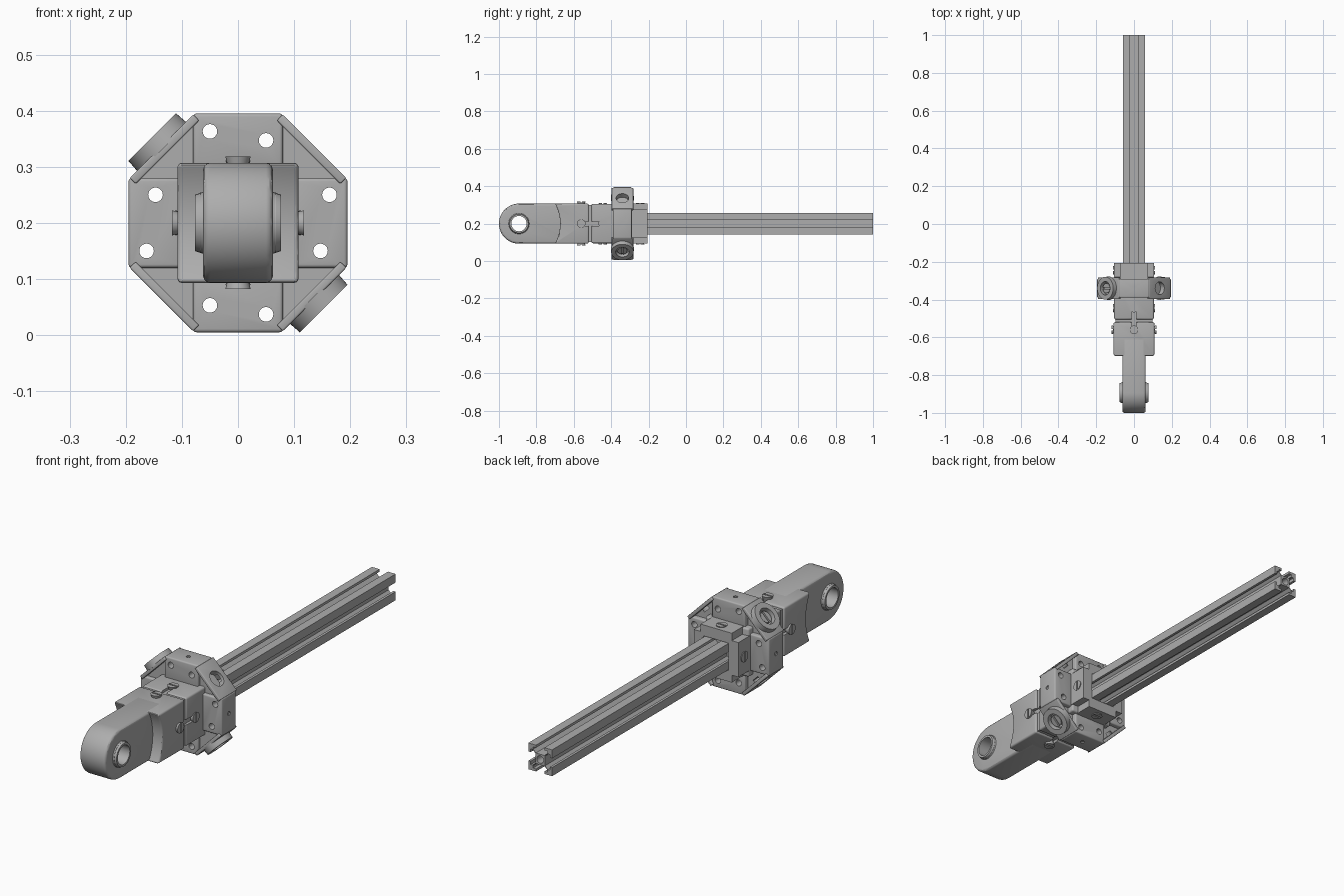
import bpy, bmesh, math
from mathutils import Matrix, Vector

if "Cube" in bpy.data.objects:
    bpy.data.objects.remove(bpy.data.objects["Cube"], do_unlink=True)

metal = bpy.data.materials.new("satin_grey_metal")
metal.use_nodes = True
grey = (0.42, 0.42, 0.42, 1)
metal.diffuse_color = grey
metal.node_tree.nodes["Principled BSDF"].inputs["Base Color"].default_value = grey

CENTRE_Z = 0.2   # height of the long axis; parts are modelled around it
BRACKET_Y = -0.34


def prism(name, outline, axis, a, b, bevel=0.0):
    """Extrude an outline: axis x takes (y, z) points, axis y takes (x, z)."""
    place = (lambda u, v, t: (t, u, v)) if axis == "x" else (lambda u, v, t: (u, t, v))
    bm = bmesh.new()
    base = bm.faces.new([bm.verts.new(place(u, v, a)) for u, v in outline])
    new = bmesh.ops.extrude_face_region(bm, geom=[base])["geom"]
    shift = Vector(place(0, 0, b - a))
    bmesh.ops.translate(bm, vec=shift, verts=[g for g in new if isinstance(g, bmesh.types.BMVert)])
    bmesh.ops.recalc_face_normals(bm, faces=bm.faces)
    if bevel:
        edges = [e for e in bm.edges if e.calc_face_angle(0) > math.radians(40)]
        bmesh.ops.bevel(bm, geom=edges, offset=bevel, segments=3, profile=0.5, affect="EDGES")
    return finish(name, bm)


def cylinder(name, start, end, r1, r2=None, sides=32):
    start, end = Vector(start), Vector(end)
    bm = bmesh.new()
    turn = (end - start).to_track_quat("Z", "Y").to_matrix().to_4x4()
    bmesh.ops.create_cone(bm, cap_ends=True, segments=sides, radius1=r1,
                          radius2=r1 if r2 is None else r2, depth=(end - start).length,
                          matrix=Matrix.Translation((start + end) / 2) @ turn)
    return finish(name, bm)


def finish(name, bm):
    mesh = bpy.data.meshes.new(name)
    bm.to_mesh(mesh)
    bm.free()
    mesh.materials.append(metal)
    ob = bpy.data.objects.new(name, mesh)
    bpy.context.scene.collection.objects.link(ob)
    return ob


def box(name, x, y, z, bevel=0.0):
    return prism(name, [(x[0], z[0]), (x[1], z[0]), (x[1], z[1]), (x[0], z[1])], "y", y[0], y[1], bevel)


def cut(ob, *cutters):
    """Subtract the cutters and remove them."""
    for c in cutters:
        mod = ob.modifiers.new("cut", "BOOLEAN")
        mod.operation, mod.solver, mod.object = "DIFFERENCE", "EXACT", c
    graph = bpy.context.evaluated_depsgraph_get()
    mesh = bpy.data.meshes.new_from_object(ob.evaluated_get(graph))
    ob.modifiers.clear()
    ob.data = mesh
    for c in cutters:
        bpy.data.objects.remove(c, do_unlink=True)
    return ob


def spun(ob, turn):
    """Turn the mesh about the long axis by quarter turns."""
    ob.data.transform(Matrix.Rotation(turn * math.pi / 2, 4, "Y"))
    return ob


def square(h):
    return [(-h, -h), (h, -h), (h, h), (-h, h)]


def arc(cy, r, a, b, n):
    return [(cy + r * math.cos(math.radians(a + (b - a) * i / n)),
             r * math.sin(math.radians(a + (b - a) * i / n))) for i in range(n + 1)]


# Rod eye with bushing
EYE = -0.893
head = prism("eye_head", arc(EYE, 0.107, 90, 270, 32) + [(-0.6, -0.107), (-0.6, 0.107)],
             "x", -0.062, 0.062, 0.012)
cut(head, cylinder("c", (-1, EYE, 0), (1, EYE, 0), 0.045))
bushing = cylinder("eye_bushing", (-0.068, EYE, 0), (0.068, EYE, 0), 0.054)
lips = [cylinder("bushing_lip", (s * 0.06, EYE, 0), (s * 0.077, EYE, 0), 0.056, 0.05) for s in (-1, 1)]
for ob in [bushing] + lips:
    cut(ob, cylinder("c", (-1, EYE, 0), (1, EYE, 0), 0.041))


def screw_channels():
    return [spun(box("c", (-0.012, 0.012), (-0.56, -0.445), (0.094, 0.2)), k) for k in range(4)]


# Body: yoke with a concave shoulder, groove, mid block
yoke = prism("yoke_body", arc(EYE, 0.22, -29, 29, 20) + [(-0.52, 0.107), (-0.52, -0.107)],
             "x", -0.108, 0.108, 0.008)
neck = box("groove_neck", (-0.099, 0.099), (-0.53, -0.49), (-0.099, 0.099))
mid = box("mid_block", (-0.105, 0.105), (-0.505, -0.28), (-0.105, 0.105), 0.008)
for ob in (yoke, neck, mid):
    cut(ob, *screw_channels())

# Rear socket with notched corners around the rail
h, n = 0.107, 0.075
notched = [(-n, -h), (n, -h), (n, -n), (h, -n), (h, n), (n, n), (n, h), (-n, h),
           (-n, n), (-h, n), (-h, -n), (-n, -n)]
socket = prism("rear_socket", notched, "y", -0.3, -0.207)
cut(socket, prism("c", square(0.06), "y", -0.25, -0.1))

# Slotted screws on all four sides
for k in range(4):
    for y, top in ((-0.56, 0.118), (-0.445, 0.111), (-0.245, 0.111)):
        s = cylinder("slotted_screw", (0, y, 0.09), (0, y, top), 0.015, 0.023, 24)
        cut(s, box("c", (-0.03, 0.03), (y - 0.003, y + 0.003), (top - 0.006, top + 0.1)))
        spun(s, k)

# Eight-sided bracket: central web and four drilled arms
f, o = 0.08, 0.193
octagon = [(f, -o), (o, -f), (o, f), (f, o), (-f, o), (-o, f), (-o, -f), (-f, -o)]
inner = [(x * 0.985, z * 0.985) for x, z in octagon]
web = prism("bracket_web", inner, "y", BRACKET_Y - 0.035, BRACKET_Y + 0.03)
for k in range(4):
    arm = box("bracket_arm", (-f, f), (BRACKET_Y - 0.05, BRACKET_Y + 0.05), (0.09, o + 0.002), 0.006)
    drills = [(-0.05, 0.163), (0.05, 0.147)]
    cut(arm, cylinder("c", (0, BRACKET_Y, 0.175), (0, BRACKET_Y, 0.3), 0.009, sides=16),
        *[cylinder("c", (x, -1, z), (x, 0, z), 0.013, sides=24) for x, z in drills])
    spun(arm, k)
    cut(web, *[spun(cylinder("c", (x, -1, z), (x, 0, z), 0.013, sides=24), k) for x, z in drills])

# Slanted corner plates; two carry discs, two are open bores
for k in range(4):
    d = Matrix.Rotation(math.pi / 4 + k * math.pi / 2, 3, "Y") @ Vector((0, 0, 1))

    def at(t):
        return d * t + Vector((0, BRACKET_Y, 0))

    plate = box("corner_plate", (-0.08, 0.08), (BRACKET_Y - 0.058, BRACKET_Y + 0.058), (0.178, 0.193), 0.003)
    plate.data.transform(Matrix.Rotation(math.pi / 4, 4, "Y"))
    spun(plate, k)
    cut(plate, cylinder("c", at(0.16), at(0.3), 0.034))
    cut(web, cylinder("c", at(0.165), at(0.3), 0.034))
    if k in (1, 3):
        disc = cylinder("corner_disc", at(0.188), at(0.216), 0.062, 0.06, 48)
        cut(disc, cylinder("c", at(0.1), at(0.3), 0.036))
        bolt = cylinder("corner_bolt", at(0.15), at(0.207), 0.026, sides=24)
        slot = box("c", (-0.05, 0.05), (BRACKET_Y - 0.004, BRACKET_Y + 0.004), (0.2, 0.3))
        slot.data.transform(Matrix.Rotation(math.pi / 4, 4, "Y"))
        cut(bolt, spun(slot, k))

# Slotted square rail
R = 0.057
quarter = [(0.02, R), (R, R), (R, 0.02), (0.046, 0.02), (0.046, 0.036), (0.036, 0.036),
           (0.022, 0.022), (0.022, 0.0)]
quarter = [(0.02, 0.046), *quarter[:4], (0.046, 0.034), (0.036, 0.034), (0.023, 0.021),
           (0.023, -0.021), (0.036, -0.034)]
outline = []
for k in range(4):
    half = [(0.02, R), (R, R), (R, 0.02), (0.046, 0.02), (0.046, 0.034), (0.036, 0.034),
            (0.023, 0.021), (0.023, -0.021), (0.036, -0.034), (0.046, -0.034), (0.046, -0.02)]
    for x, z in half:
        for _ in range(k):
            x, z = z, -x
        outline.append((x, z))
rail = prism("slotted_rail", outline, "y", -0.26, 1.0)
cut(rail, cylinder("c", (0, -1, 0), (0, 2, 0), 0.016, sides=24))

# Lift everything onto the ground and smooth the curved faces
for ob in bpy.context.scene.objects:
    if ob.type == "MESH" and ob.data.materials and ob.data.materials[0] == metal:
        ob.location.z = CENTRE_Z
        ob.data.shade_smooth()
        ob.data.set_sharp_from_angle(angle=math.radians(30))
